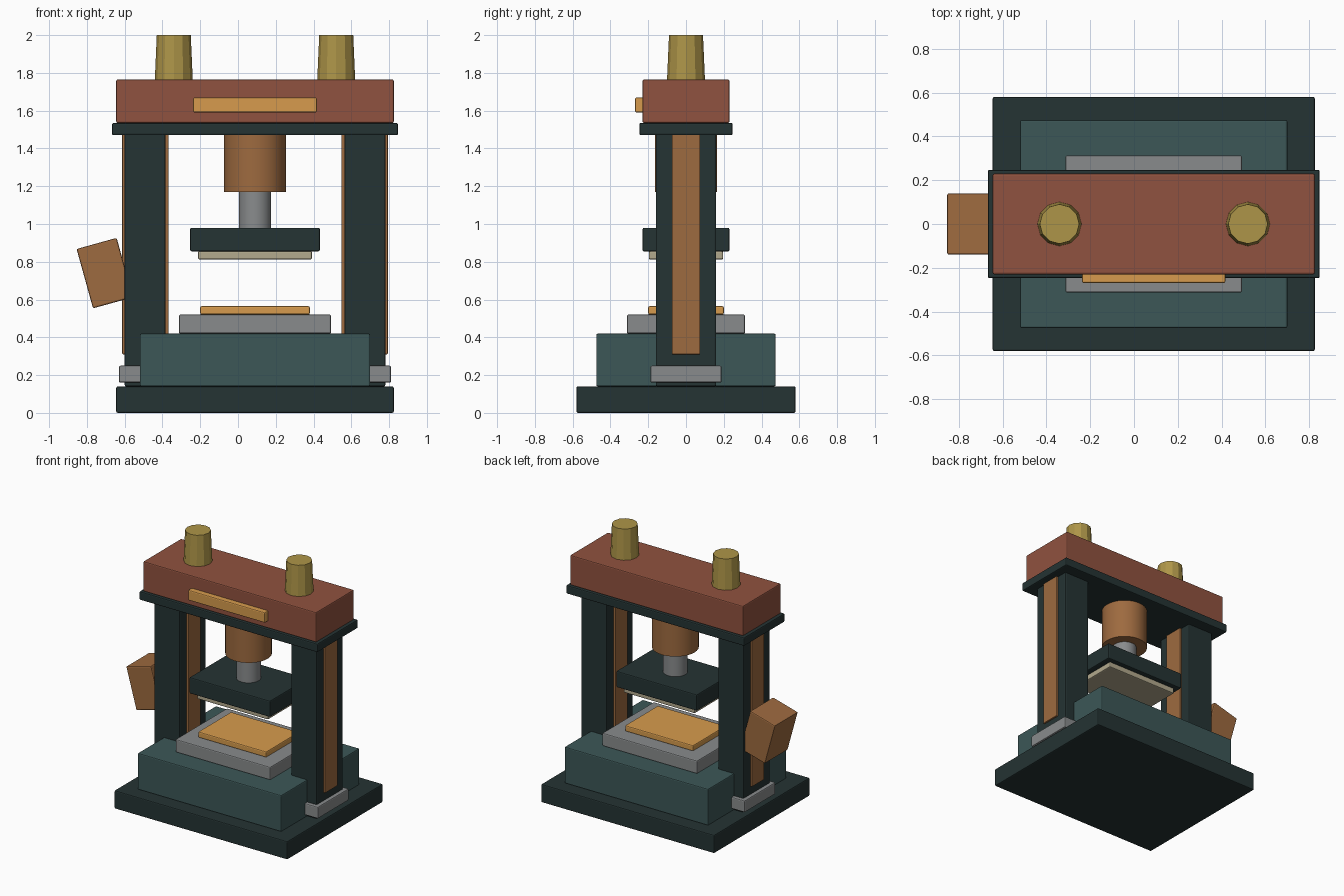
import bpy
import math

default = bpy.data.objects.get("Cube")
if default:
    bpy.data.objects.remove(default, do_unlink=True)


def material(name, r, g, b):
    m = bpy.data.materials.new(name)
    m.use_nodes = True
    m.diffuse_color = (r, g, b, 1)
    m.node_tree.nodes["Principled BSDF"].inputs["Base Color"].default_value = (r, g, b, 1)
    return m


DARK = material("dark_iron", 0.018, 0.033, 0.033)
TEAL = material("teal_paint", 0.045, 0.095, 0.095)
RED = material("rust_red", 0.28, 0.085, 0.05)
ORANGE = material("warm_orange", 0.68, 0.33, 0.075)
BROWN = material("copper_brown", 0.34, 0.145, 0.05)
STEEL = material("steel_grey", 0.25, 0.26, 0.265)
BRASS = material("brass", 0.42, 0.3, 0.065)
BEIGE = material("pale_beige", 0.45, 0.4, 0.27)

CX = 0.09  # centre line of the press frame


def finish(ob, name, mat, bevel):
    ob.name = name
    ob.data.materials.append(mat)
    if bevel:
        mod = ob.modifiers.new("soft_edges", "BEVEL")
        mod.width = bevel
        mod.segments = 2
        mod.limit_method = "ANGLE"
    return ob


def box(name, mat, x, y, z, bevel=0.008, tilt=0):
    """Box from (min, max) ranges on each axis, tilted about y."""
    spans = (x, y, z)
    bpy.ops.mesh.primitive_cube_add(size=1, location=[sum(s) / 2 for s in spans])
    ob = bpy.context.object
    ob.scale = [s[1] - s[0] for s in spans]
    bpy.ops.object.transform_apply(location=False, rotation=False, scale=True)
    ob.rotation_euler.y = tilt
    return finish(ob, name, mat, bevel)


def centred(name, mat, half_x, half_y, z, **kw):
    return box(name, mat, (CX - half_x, CX + half_x), (-half_y, half_y), z, **kw)


def round_part(name, mat, x, z, r_low, r_high, sides, smooth=True):
    bpy.ops.mesh.primitive_cone_add(vertices=sides, radius1=r_low, radius2=r_high,
                                    depth=z[1] - z[0], location=(x, 0, sum(z) / 2))
    if smooth:
        bpy.ops.object.shade_smooth_by_angle(angle=math.radians(35))
    return finish(bpy.context.object, name, mat, 0)


# Base and work bed
centred("base", DARK, 0.735, 0.58, (0, 0.14))
centred("bed", TEAL, 0.61, 0.475, (0.14, 0.42))
centred("bolster", STEEL, 0.403, 0.313, (0.42, 0.52))
centred("lower_die", ORANGE, 0.29, 0.2, (0.52, 0.565))

# Columns with guide strips and feet, and the caps on the crown
for side, s in (("right", -1), ("left", 1)):
    def span(inner, outer):
        return tuple(sorted((CX + s * inner, CX + s * outer)))
    box(side + "_column", DARK, span(0.473, 0.69), (-0.16, 0.16), (0.14, 1.48))
    box(side + "_guide_strip", BROWN, span(0.458, 0.703), (-0.075, 0.075), (0.31, 1.48), bevel=0.004)
    box(side + "_foot", STEEL, span(0.445, 0.72), (-0.188, 0.188), (0.16, 0.25))
    round_part(side + "_cap", BRASS, CX + s * 0.43, (1.75, 2.0), 0.101, 0.09, 12, smooth=False)

# Crown
centred("crown_plate", DARK, 0.757, 0.247, (1.47, 1.535))
centred("crown", RED, 0.735, 0.23, (1.535, 1.765))
centred("front_panel", ORANGE, 0.327, 0.1, (1.59, 1.67)).location.y = -0.17

# Hydraulic cylinder and ram
round_part("cylinder", BROWN, CX, (1.17, 1.48), 0.163, 0.163, 32)
round_part("piston_rod", STEEL, CX, (0.97, 1.18), 0.086, 0.086, 24)
centred("ram", DARK, 0.343, 0.23, (0.855, 0.98))
centred("upper_die", BEIGE, 0.302, 0.197, (0.812, 0.856))

# Tilted control box on the right column
box("control_box", BROWN, (-0.815, -0.595), (-0.14, 0.14), (0.577, 0.903), tilt=math.radians(-15.5))
